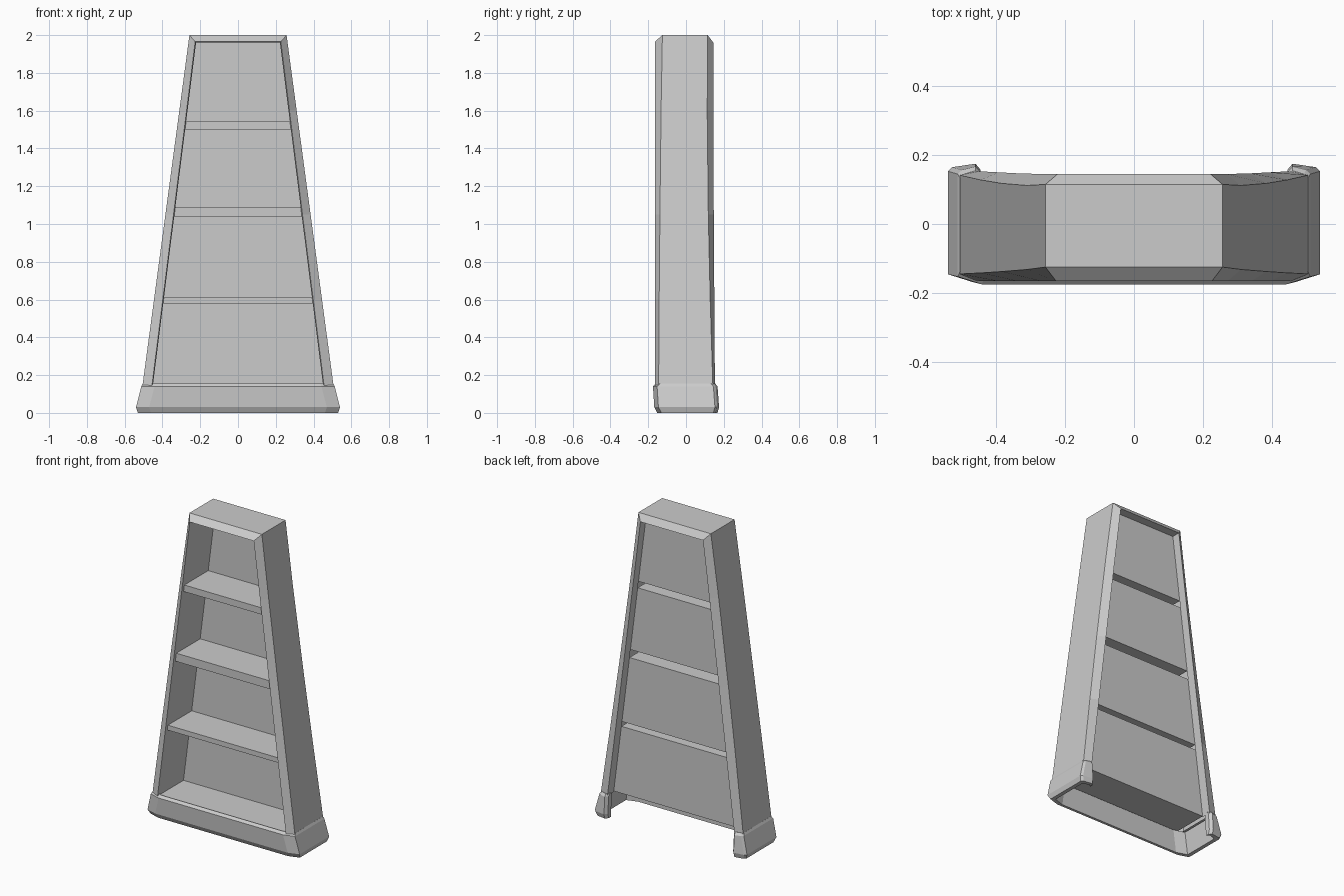
import bpy, bmesh

if "Cube" in bpy.data.objects:
    bpy.data.objects.remove(bpy.data.objects["Cube"])


def build(name, verts, faces, flip=False):
    bm = bmesh.new()
    vs = [bm.verts.new(v) for v in verts]
    for f in faces:
        bm.faces.new([vs[i] for i in f])
    bmesh.ops.recalc_face_normals(bm, faces=bm.faces)
    if flip:
        bmesh.ops.reverse_faces(bm, faces=bm.faces)
    me = bpy.data.meshes.new(name)
    bm.to_mesh(me)
    bm.free()
    ob = bpy.data.objects.new(name, me)
    bpy.context.collection.objects.link(ob)
    return ob


def loft(name, rows, caps=False):
    n = len(rows[0])
    verts = [p for r in rows for p in r]
    faces = [(i * n + j, i * n + j + 1, (i + 1) * n + j + 1, (i + 1) * n + j)
             for i in range(len(rows) - 1) for j in range(n - 1)]
    if caps:
        faces += [[i * n for i in range(len(rows))],
                  [i * n + n - 1 for i in range(len(rows))]]
    return build(name, verts, faces)


def mirrored(points):
    return [(-x, y, z) for x, y, z in points]


def inner_x(z):
    return 0.45 - (z - 0.15) * 0.126


def outer_x(z):
    return 0.505 - (z - 0.15) * 0.134


FRONT, BACK = -0.152, 0.09

# Tapered frame: one moulding section swept up one side, over the top, down the other
rows = []
for z, yf, yb, ye in [(0.145, -0.145, 0.142, 0.153), (0.6, -0.142, 0.128, 0.15),
                      (1.05, -0.138, 0.118, 0.147), (1.6, -0.132, 0.112, 0.145),
                      (2.0, -0.125, 0.115, 0.145)]:
    zi = min(z, 1.96)
    w, x = inner_x(zi), outer_x(z)
    lip = 0.005 if zi == 1.96 else 0
    rows.append([(w, FRONT, zi), (w + 0.005, -0.165, zi + lip), (x, yf, z),
                 (x, yb, z), (w, ye, zi), (w, BACK, zi)])
loft("outer_frame", rows + [mirrored(r) for r in reversed(rows)])

# Open-fronted compartments, hollow gaps between them
bays = [(0.15, 0.58), (0.612, 1.037), (1.09, 1.50), (1.543, 1.96)]
for k, (z0, z1) in enumerate(bays):
    a, b = inner_x(z0), inner_x(z1)
    ring = [(-a, z0), (a, z0), (b, z1), (-b, z1)]
    verts = [(x, y, z) for y in (FRONT, BACK) for x, z in ring]
    faces = [(i, (i + 1) % 4, (i + 1) % 4 + 4, i + 4) for i in range(4)] + [(4, 5, 6, 7)]
    build(f"compartment_{k + 1}", verts, faces, flip=True)

# Shelf front edges
for k in range(3):
    z0, z1 = bays[k][1], bays[k + 1][0]
    a, b = inner_x(z0), inner_x(z1)
    build(f"shelf_edge_{k + 1}", [(-a, FRONT, z0), (a, FRONT, z0), (b, FRONT, z1), (-b, FRONT, z1)],
          [(0, 1, 2, 3)])

# Flared plinth skirt: front and sides with short returns at the back
rows = []
for xo, yf, yb, z in [(0.475, -0.148, 0.125, 0.15), (0.505, -0.16, 0.155, 0.155),
                      (0.512, -0.175, 0.167, 0.14), (0.54, -0.168, 0.175, 0.03),
                      (0.53, -0.152, 0.167, 0.0), (0.505, -0.135, 0.145, 0.0),
                      (0.485, -0.135, 0.135, 0.145)]:
    half = [(0.445, yb - 0.018, z), (0.46, yb, z), (xo - 0.012, yb - 0.01, z),
            (xo, yb - 0.022, z), (xo, yf + 0.022, z), (xo - 0.07, yf, z)]
    rows.append(half + mirrored(reversed(half)))
loft("plinth_skirt", rows, caps=True)
